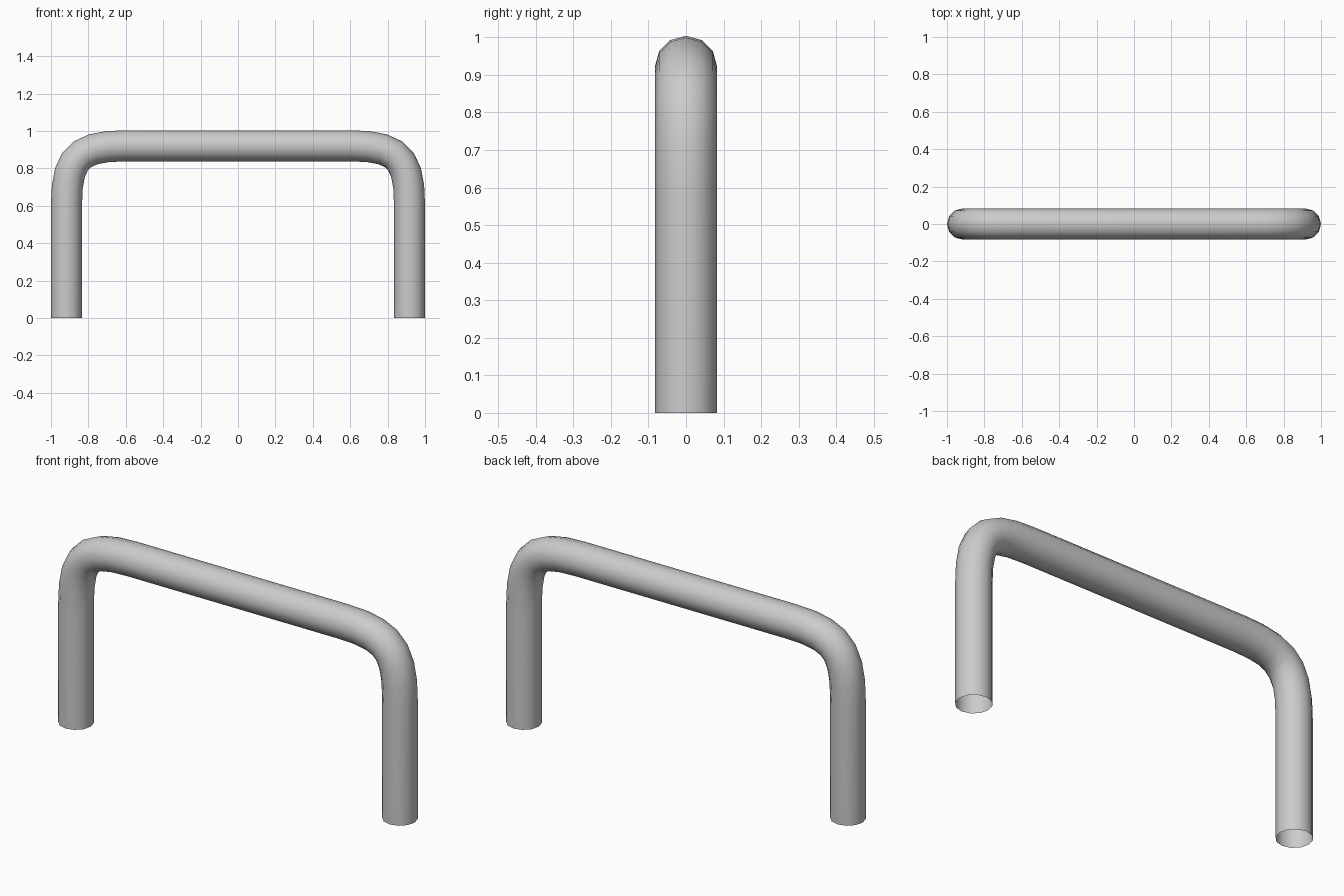
import bpy, bmesh, math
from mathutils import Vector

if "Cube" in bpy.data.objects:
    bpy.data.objects.remove(bpy.data.objects["Cube"])

SIDES, R = 12, 0.083          # tube cross-section
X, TOP = 0.917, 0.921         # centreline of legs and bar
BEND, PULL, SEGS = 0.317, 0.8, 7


def bend(side):
    """Centreline points and tangents of one corner, leg to bar."""
    corner = Vector((side * X, 0, TOP))
    down, inward = Vector((0, 0, -BEND)), Vector((-side * BEND, 0, 0))
    p = [corner + down, corner + down * (1 - PULL),
         corner + inward * (1 - PULL), corner + inward]
    out = []
    for i in range(SEGS + 1):
        t = i / SEGS
        u = 1 - t
        pos = p[0]*u**3 + p[1]*3*u*u*t + p[2]*3*u*t*t + p[3]*t**3
        tan = (p[1]-p[0])*u*u + (p[2]-p[1])*2*u*t + (p[3]-p[2])*t*t
        out.append((pos, tan.normalized()))
    return out


# Path: left foot, left bend, right bend, right foot
up = Vector((0, 0, 1))
path = [(Vector((-X, 0, 0)), up)] + bend(-1)
path += [(p, -t) for p, t in reversed(bend(1))] + [(Vector((X, 0, 0)), -up)]

# Open-ended tube swept along the path
bm = bmesh.new()
rings = []
for pos, tan in path:
    side = Vector((0, 1, 0))
    normal = side.cross(tan)
    rings.append([bm.verts.new(pos + R * (normal * math.cos(a) + side * math.sin(a)))
                  for a in (2 * math.pi * k / SIDES for k in range(SIDES))])
for a, b in zip(rings, rings[1:]):
    for k in range(SIDES):
        n = (k + 1) % SIDES
        bm.faces.new((a[k], a[n], b[n], b[k])).smooth = True
bmesh.ops.recalc_face_normals(bm, faces=bm.faces)

mesh = bpy.data.meshes.new("handle_tube")
bm.to_mesh(mesh)
bm.free()
bpy.context.collection.objects.link(bpy.data.objects.new("handle_tube", mesh))
